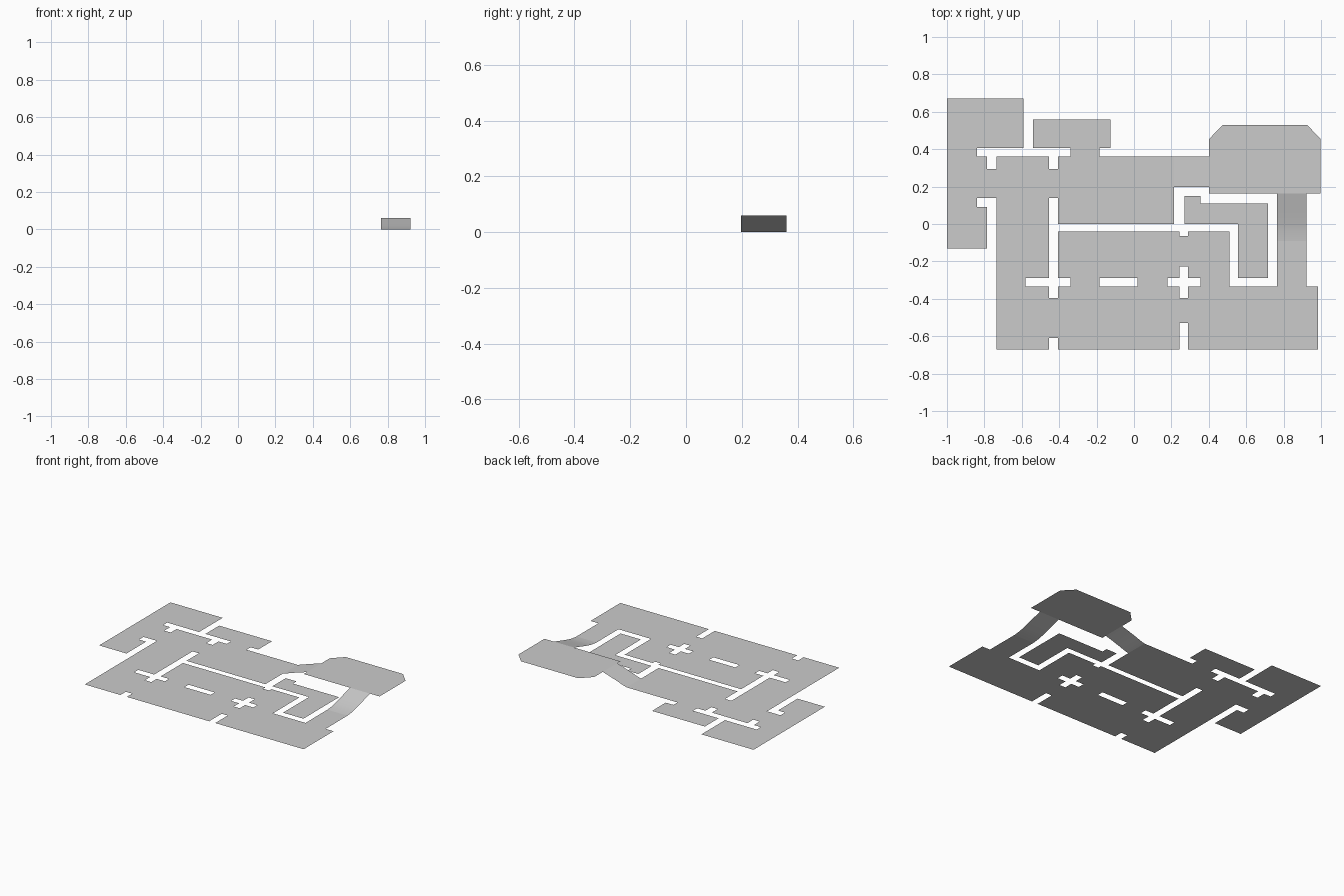
import bpy

if "Cube" in bpy.data.objects:
    bpy.data.objects.remove(bpy.data.objects["Cube"])


def make_object(name, verts, faces, smooth=False):
    mesh = bpy.data.meshes.new(name)
    mesh.from_pydata(verts, [], faces)
    mesh.update()
    if smooth:
        for p in mesh.polygons:
            p.use_smooth = True
    ob = bpy.data.objects.new(name, mesh)
    bpy.context.collection.objects.link(ob)
    return ob


def floor_sheet(name, rooms, gaps=()):
    """Flat sheet covering all room rectangles (x0, x1, y0, y1) minus the gap rectangles."""
    rects = list(rooms) + list(gaps)
    xs = sorted({v for r in rects for v in r[:2]})
    ys = sorted({v for r in rects for v in r[2:]})

    def inside(x, y, group):
        return any(a < x < b and c < y < d for a, b, c, d in group)

    index, verts, faces = {}, [], []

    def vert(i, j):
        if (i, j) not in index:
            index[i, j] = len(verts)
            verts.append((xs[i], ys[j], 0))
        return index[i, j]

    for i in range(len(xs) - 1):
        for j in range(len(ys) - 1):
            x, y = (xs[i] + xs[i + 1]) / 2, (ys[j] + ys[j + 1]) / 2
            if inside(x, y, rooms) and not inside(x, y, gaps):
                faces.append([vert(i, j), vert(i + 1, j), vert(i + 1, j + 1), vert(i, j + 1)])
    return make_object(name, verts, faces)


def ramp(name, profile, side0, side1, along_x):
    """Sloped strip: profile of (distance, height) swept between two sides."""
    verts = []
    for d, z in profile:
        for s in (side0, side1):
            verts.append((d, s, z) if along_x else (s, d, z))
    faces = []
    for k in range(0, len(verts) - 2, 2):
        f = [k, k + 2, k + 3, k + 1]
        faces.append(f if along_x else f[::-1])
    return make_object(name, verts, faces, smooth=True)


# Ground floor: all connected rooms, with slots where walls stand
floor_sheet("ground_floor", [
    (-1, -.59, .406, .67),         # corner room
    (-1, -.84, -.13, .67),         # west corridor
    (-1, -.785, -.13, .09),        # west alcove
    (-1, -.735, .14, .36),         # west passage
    (-.54, -.125, .406, .56),      # north room
    (-.34, -.185, .36, .406),      # north doorway
    (-.735, -.405, -.67, .36),     # west hall
    (-.405, .215, 0, .36),         # upper hall
    (-.405, .51, -.67, -.04),      # centre hall
    (.51, .985, -.67, -.335),      # east hall
    (.765, .923, -.335, -.09),     # approach to east ramp
], [
    (-.785, -.735, .295, .36),
    (-.455, -.405, .295, .36),
    (-.455, -.405, -.395, .14),
    (-.58, -.34, -.335, -.29),
    (-.455, -.405, -.67, -.61),
    (-.185, .02, -.335, -.29),
    (.18, .355, -.335, -.29),
    (.243, .29, -.395, -.228),
    (.243, .29, -.67, -.53),
    (.243, .29, -.065, -.04),
])

# Separate L-shaped inner room
floor_sheet("inner_room", [
    (.27, .355, 0, .15),
    (.27, .717, 0, .11),
    (.557, .717, -.29, .11),
])

# Raised platform with two clipped corners
H = .06
outline = [(.402, .163), (.998, .163), (.998, .455), (.925, .53), (.475, .53), (.402, .455)]
make_object("raised_platform", [(x, y, H) for x, y in outline], [list(range(6))])

# Ramps up to the platform
ramp("east_ramp", [(-.09, 0), (-.04, .005), (0, .014), (.043, .025), (.1, .042), (.163, H)],
     .765, .923, False)
ramp("north_ramp", [(.215, .0), (.245, .009), (.285, .023), (.34, .041), (.402, H)],
     .198, .36, True)
# Normals face up on every part
for ob in bpy.context.collection.objects:
    for p in ob.data.polygons:
        if p.normal.z < 0:
            p.flip()
